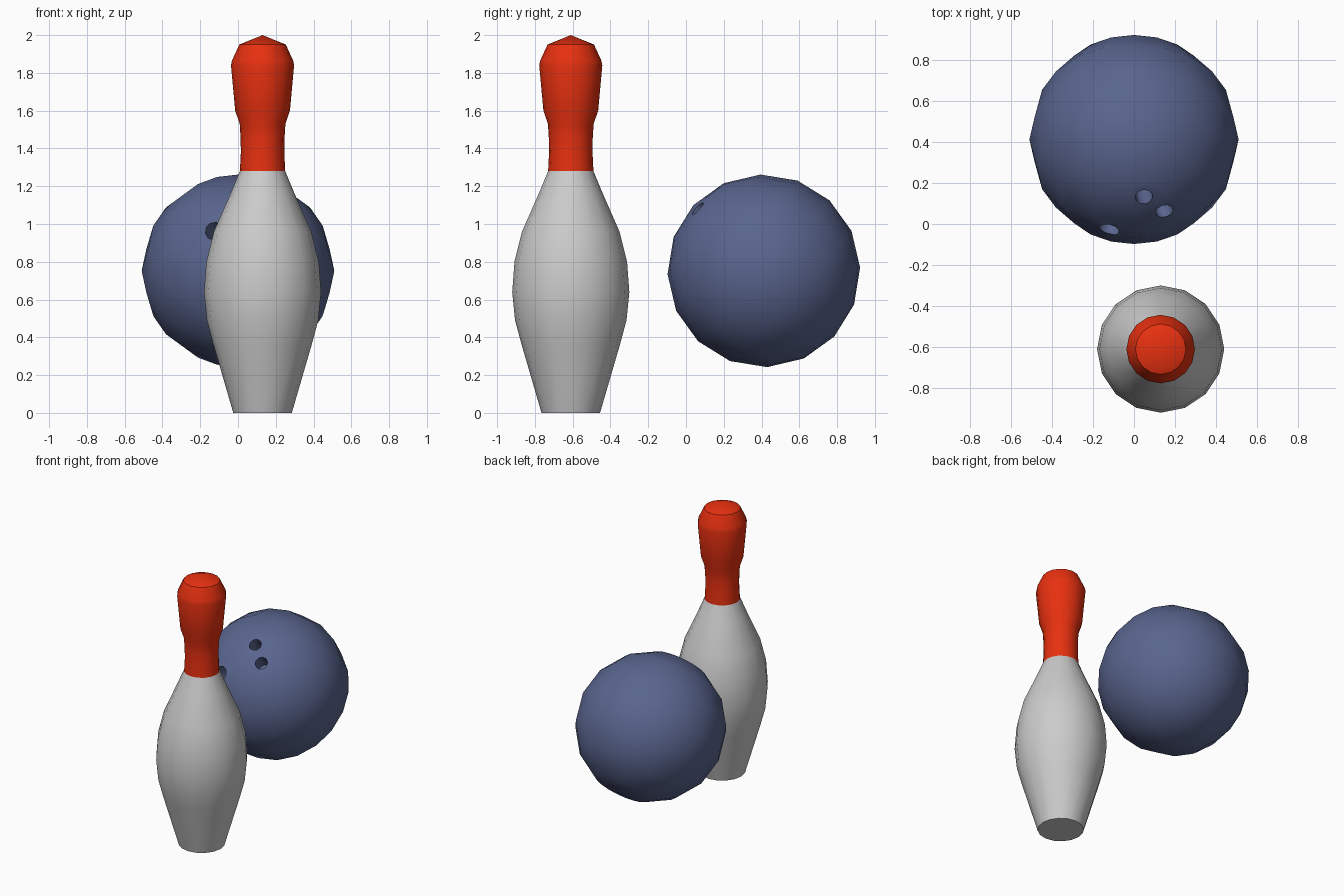
import bpy, bmesh, math
from mathutils import Vector, Matrix

if "Cube" in bpy.data.objects:
    bpy.data.objects.remove(bpy.data.objects["Cube"])


def material(name, color):
    m = bpy.data.materials.new(name)
    m.diffuse_color = color
    m.use_nodes = True
    m.node_tree.nodes["Principled BSDF"].inputs["Base Color"].default_value = m.diffuse_color
    return m


def finish(name, bm, mat=None):
    bmesh.ops.recalc_face_normals(bm, faces=bm.faces)
    me = bpy.data.meshes.new(name)
    bm.to_mesh(me)
    bm.free()
    ob = bpy.data.objects.new(name, me)
    bpy.context.collection.objects.link(ob)
    if mat:
        me.materials.append(mat)
    return ob


def smooth(ob, angle):
    bpy.ops.object.select_all(action='DESELECT')
    ob.select_set(True)
    bpy.context.view_layer.objects.active = ob
    bpy.ops.object.shade_smooth_by_angle(angle=math.radians(angle))


def lathe(name, profile, center, sides, mat=None, cap_bottom=False):
    bm = bmesh.new()
    rings = []
    for r, z in profile:
        if r == 0:
            rings.append([bm.verts.new((*center, z))] * sides)
            continue
        rings.append([bm.verts.new((center[0] + r * math.cos(math.tau * i / sides),
                                    center[1] + r * math.sin(math.tau * i / sides), z))
                      for i in range(sides)])
    for a, b in zip(rings, rings[1:]):
        for i in range(sides):
            j = (i + 1) % sides
            bm.faces.new(list(dict.fromkeys((a[i], a[j], b[j], b[i]))))
    if cap_bottom:
        bm.faces.new(rings[0][::-1])
    ob = finish(name, bm, mat)
    smooth(ob, 35)
    return ob


red = material("red", (0.8, 0.03, 0.005, 1))
blue = material("slate_blue", (0.10, 0.13, 0.27, 1))
PIN = (0.13, -0.61)

# Pin: grey belly, then red neck and head
lathe("pin_body", [(0.155, 0), (0.26, 0.36), (0.295, 0.49), (0.31, 0.64), (0.298, 0.80),
                   (0.258, 0.96), (0.17, 1.16), (0.12, 1.28)], PIN, 16, None, True)
lathe("pin_neck_and_head", [(0.12, 1.28), (0.115, 1.38), (0.116, 1.45), (0.121, 1.53),
                            (0.145, 1.60), (0.167, 1.84), (0.162, 1.865), (0.123, 1.95),
                            (0, 2.0)], PIN, 16, red)

# Ball: sphere with its pole tilted toward the finger holes
C, R = Vector((0, 0.412, 0.752)), 0.51
bm = bmesh.new()
bmesh.ops.create_uvsphere(bm, u_segments=20, v_segments=8, radius=R,
                          matrix=Matrix.Translation(C) @ Matrix.Rotation(math.radians(47), 4, 'X'))
ball = finish("ball", bm, blue)

# Hole cutters: two finger holes and one thumb hole, aimed at the centre
bm = bmesh.new()
for offset, r in [((0.05, -0.285, 0.42), 0.043), ((0.15, -0.355, 0.334), 0.043),
                  ((-0.125, -0.445, 0.215), 0.052)]:
    d = Vector(offset).normalized()
    mat = Matrix.Translation(C + d * R * 0.92) @ d.to_track_quat('Z', 'Y').to_matrix().to_4x4()
    bmesh.ops.create_cone(bm, cap_ends=True, segments=10, radius1=r, radius2=r,
                          depth=0.3, matrix=mat)
cutter = finish("hole_cutter", bm, blue)
cutter.hide_render = True
cutter.hide_set(True)

mod = ball.modifiers.new("holes", 'BOOLEAN')
mod.operation = 'DIFFERENCE'
mod.solver = 'EXACT'
mod.object = cutter
bpy.context.view_layer.objects.active = ball
bpy.ops.object.modifier_apply(modifier=mod.name)
bpy.data.objects.remove(cutter)
smooth(ball, 40)
